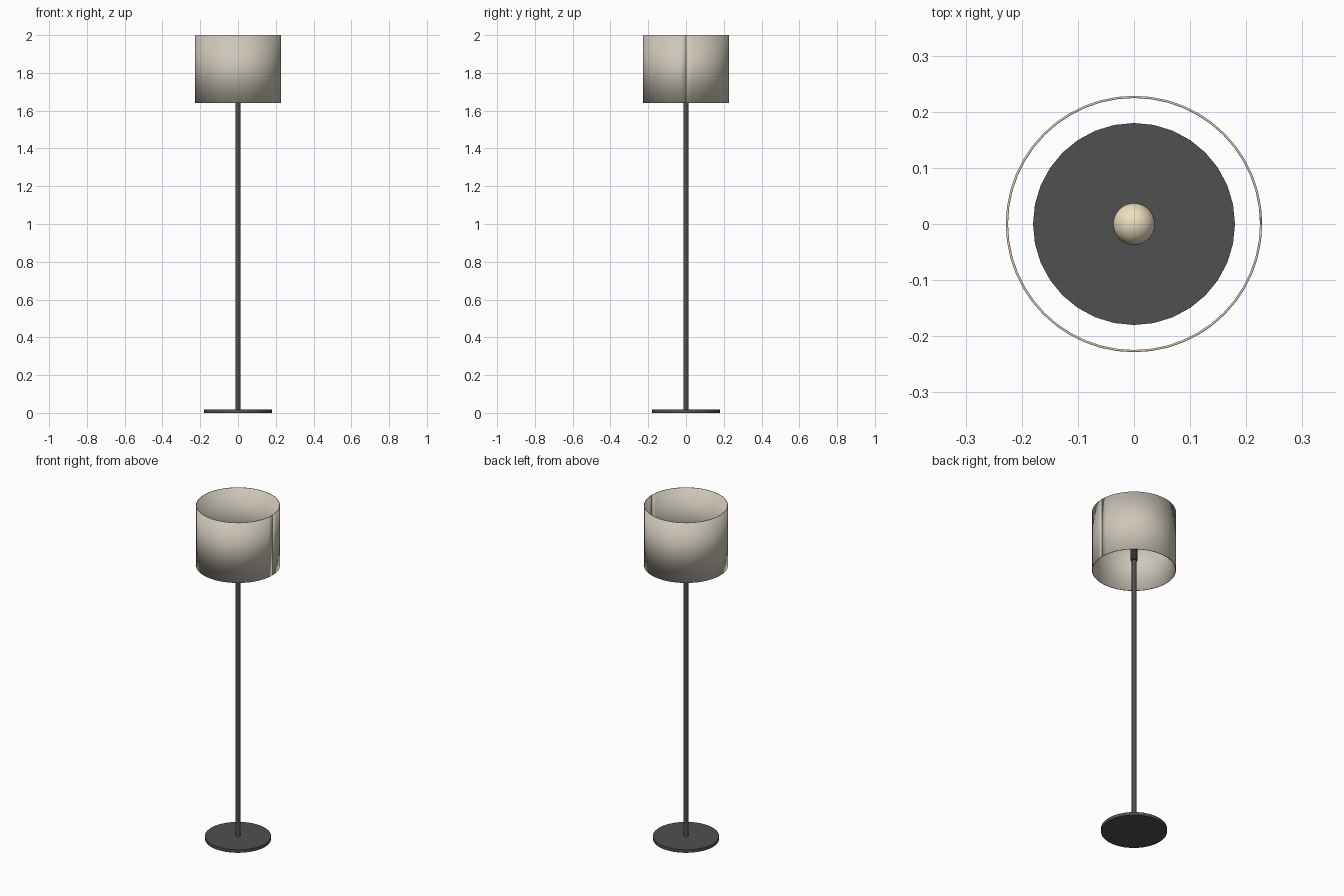
import bpy, bmesh, math

if "Cube" in bpy.data.objects:
    bpy.data.objects.remove(bpy.data.objects["Cube"])


def paint(obj, name, rgb):
    mat = bpy.data.materials.get(name) or bpy.data.materials.new(name)
    mat.diffuse_color = (*rgb, 1)
    mat.use_nodes = True
    mat.node_tree.nodes["Principled BSDF"].inputs["Base Color"].default_value = mat.diffuse_color
    obj.data.materials.append(mat)


def smooth(obj):
    bpy.ops.object.select_all(action='DESELECT')
    obj.select_set(True)
    bpy.context.view_layer.objects.active = obj
    bpy.ops.object.shade_smooth_by_angle(angle=math.radians(35))


def cylinder(name, radius, z0, z1, sides, mat, rgb):
    bpy.ops.mesh.primitive_cylinder_add(vertices=sides, radius=radius, depth=z1 - z0,
                                        location=(0, 0, (z0 + z1) / 2))
    obj = bpy.context.object
    obj.name = name
    paint(obj, mat, rgb)
    smooth(obj)
    return obj


METAL = ("dark_metal", (0.08, 0.08, 0.08))

# Floor disc, pole and bulb socket
cylinder("base", 0.18, 0.0, 0.018, 32, *METAL)
cylinder("pole", 0.0125, 0.018, 1.70, 16, *METAL)
cylinder("bulb_socket", 0.018, 1.70, 1.78, 16, "black_plastic", (0.03, 0.03, 0.03))

# Bulb
bpy.ops.mesh.primitive_uv_sphere_add(segments=24, ring_count=16, radius=0.0375,
                                     location=(0, 0, 1.81))
bulb = bpy.context.object
bulb.name = "bulb"
paint(bulb, "warm_glass", (0.85, 0.74, 0.53))
smooth(bulb)

# Drum shade: a sheet wrapped once round, meeting in a seam at +x
SIDES, RADIUS, BOTTOM, TOP = 48, 0.2265, 1.64, 2.0
bm = bmesh.new()
columns = []
for i in range(SIDES + 1):
    a = math.tau * i / SIDES
    x, y = RADIUS * math.cos(a), RADIUS * math.sin(a)
    columns.append([bm.verts.new((x, y, z)) for z in (BOTTOM, TOP)])
for (a0, a1), (b0, b1) in zip(columns, columns[1:]):
    bm.faces.new((a0, b0, b1, a1))
mesh = bpy.data.meshes.new("lampshade")
bm.to_mesh(mesh)
bm.free()
shade = bpy.data.objects.new("lampshade", mesh)
bpy.context.collection.objects.link(shade)
paint(shade, "linen", (0.62, 0.57, 0.49))
mesh.shade_smooth()
solid = shade.modifiers.new("thickness", 'SOLIDIFY')
solid.thickness = 0.004
solid.offset = 0
